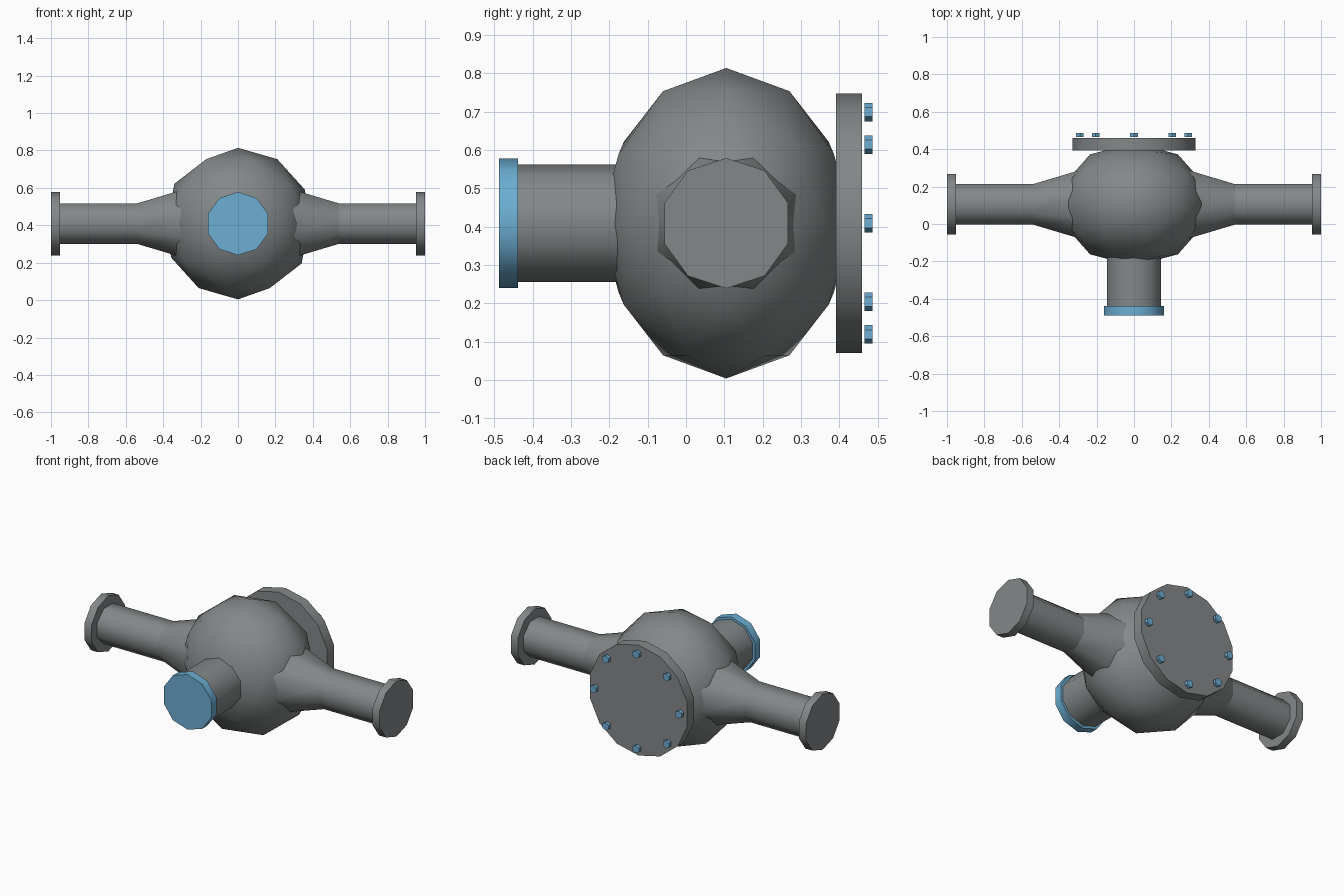
import bpy
from math import pi, radians, sin, cos
from mathutils import Matrix, Vector

cube = bpy.data.objects.get("Cube")
if cube:
    bpy.data.objects.remove(cube)

CENTRE = Vector((0, 0.105, 0.409))  # middle of the valve body


def material(name, rgb):
    mat = bpy.data.materials.new(name)
    mat.use_nodes = True
    mat.diffuse_color = (*rgb, 1)
    mat.node_tree.nodes["Principled BSDF"].inputs["Base Color"].default_value = (*rgb, 1)
    return mat


grey = material("cast grey", (0.23, 0.245, 0.25))
blue = material("fitting blue", (0.15, 0.42, 0.65))


def finish(name, mat):
    obj = bpy.context.object
    obj.name = name
    obj.data.materials.append(mat)
    bpy.ops.object.transform_apply(location=False, rotation=True, scale=True)
    bpy.ops.object.shade_smooth_by_angle(angle=radians(50))
    return obj


def tube(name, mat, axis, start, end, r1, r2, sides, spin=0.0, offset=(0, 0, 0)):
    """Closed cylinder or cone along x or y, between two world coordinates."""
    length = abs(end - start)
    bpy.ops.mesh.primitive_cone_add(vertices=sides, radius1=r1, radius2=r2, depth=length)
    obj = bpy.context.object
    sign = 1 if end > start else -1
    if axis == "x":
        turn = Matrix.Rotation(sign * pi / 2, 4, "Y")
    else:
        turn = Matrix.Rotation(-sign * pi / 2, 4, "X")
    obj.data.transform(turn @ Matrix.Rotation(spin, 4, "Z"))
    place = CENTRE + Vector(offset)
    place["xyz".index(axis)] = (start + end) / 2
    obj.location = place
    return finish(name, mat)


# Faceted round body
bpy.ops.mesh.primitive_ico_sphere_add(subdivisions=2, radius=1, location=CENTRE)
bpy.context.object.scale = (0.4, 0.33, 0.405)
finish("valve_body", grey)

# Side branches: flared neck, straight pipe and end flange
for side, s in (("left", 1), ("right", -1)):
    tube(side + "_neck", grey, "x", s * 0.28, s * 0.54, 0.201, 0.117, 8, pi / 8)
    tube(side + "_pipe", grey, "x", s * 0.54, s * 0.97, 0.117, 0.117, 8, pi / 8)
    tube(side + "_flange", grey, "x", s * 0.952, s * 1.0, 0.17, 0.17, 10, pi / 2)

# Front inlet with its coloured cap
tube("front_pipe", grey, "y", 0.0, -0.45, 0.153, 0.153, 10)
tube("front_cap", blue, "y", -0.438, -0.488, 0.169, 0.169, 10)

# Rear cover plate and its ring of bolts
tube("rear_cover", grey, "y", 0.392, 0.459, 0.338, 0.338, 14)
for i in range(8):
    a = i * pi / 4
    tube(f"cover_bolt_{i + 1}", blue, "y", 0.466, 0.486, 0.024, 0.024, 6,
         offset=(0.29 * cos(a), 0, 0.29 * sin(a)))
